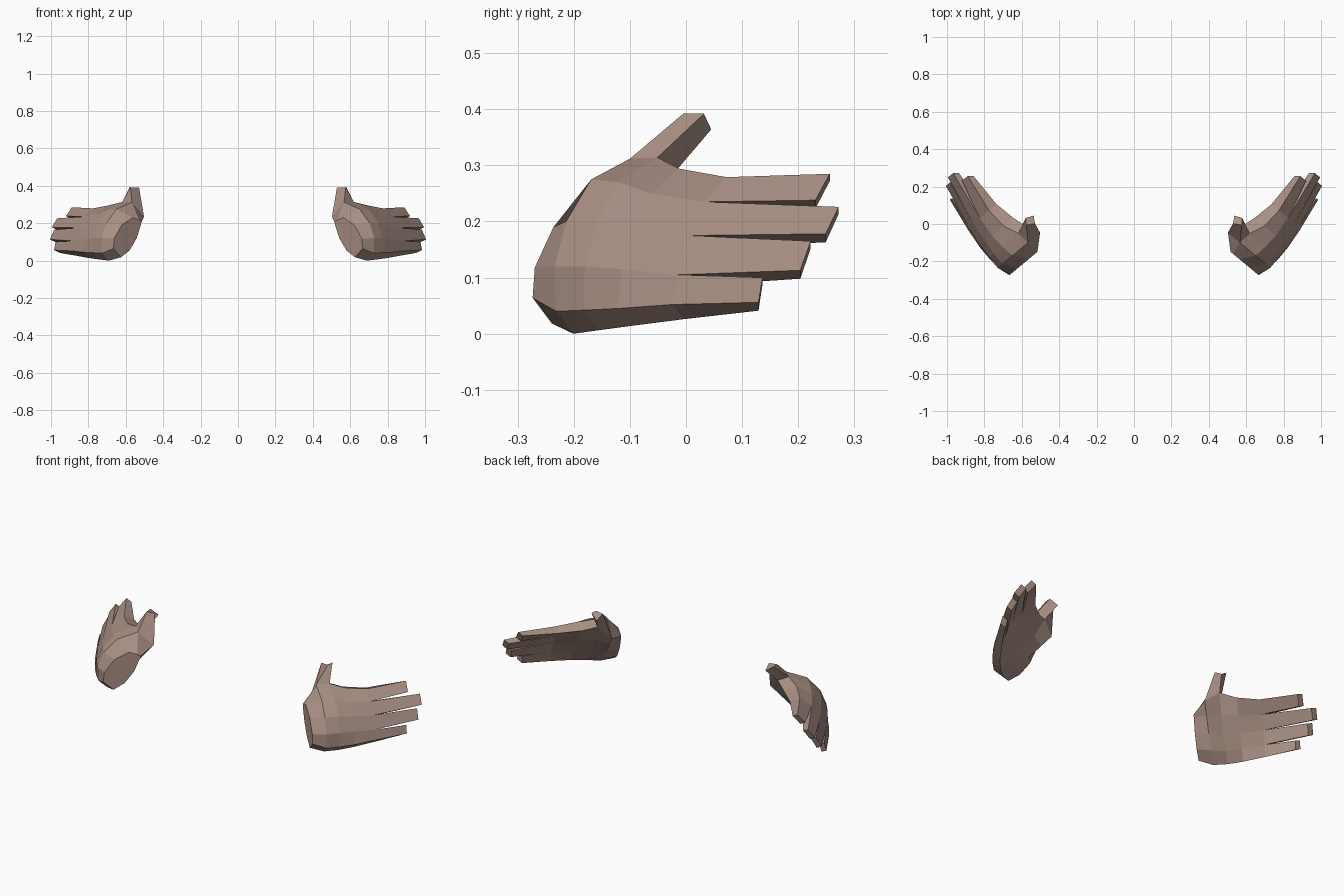
import bpy, bmesh
from mathutils import Vector

if "Cube" in bpy.data.objects:
    bpy.data.objects.remove(bpy.data.objects["Cube"])

skin = bpy.data.materials.new("skin")
skin.diffuse_color = (0.40, 0.28, 0.235, 1)
skin.use_nodes = True
skin.node_tree.nodes["Principled BSDF"].inputs["Base Color"].default_value = skin.diffuse_color

# Palm cross-sections: distance along hand, outer edge and inner edge
# as (sideways, height) pairs from little-finger side to thumb side
PALM = [
    (0.0, [(.099, .064), (.093, .118), (.041, .19), (-.035, .23), (-.08, .216)],
          [(.045, .018), (-.012, .053), (-.062, .118), (-.092, .19), (-.096, .206)]),
    (.07, [(.118, .04), (.122, .12), (.09, .20), (.02, .275), (-.088, .312)],
          [(.07, .0), (.0, .045), (-.055, .11), (-.12, .18), (-.172, .235)]),
    (.14, [(.125, .042), (.122, .12), (.09, .20), (.03, .27), (-.08, .314)],
          [(.085, .006), (.03, .05), (-.025, .12), (-.085, .20), (-.138, .295)]),
    (.22, [(.125, .045), (.115, .115), (.082, .187), (.035, .25), (-.045, .294)],
          [(.088, .014), (.05, .065), (.0, .13), (-.055, .2), (-.113, .272)]),
    (.335, [(.113, .052), (.10, .105), (.07, .175), (.025, .235), (-.038, .279)],
           [(.08, .026), (.06, .085), (.03, .152), (-.022, .214), (-.09, .262)]),
]
# Fingertips: length, then outer lower and outer upper corners
TIPS = [(.512, (.086, .056), (.075, .1)), (.583, (.055, .113), (.026, .165)),
        (.611, (.018, .178), (-.018, .226)), (.549, (-.028, .238), (-.068, .285))]
THUMB_TIP = [(.576, -.005, .392), (.529, .002, .39), (.537, .045, .364), (.579, .032, .392)]


def to_world(u, w, z):
    return Vector((.59 + .64 * u + .77 * w, -.21 + .77 * u - .64 * w, z))


def bridge(bm, a, b, skip=()):
    n = len(a)
    for i in range(n):
        if i not in skip:
            bm.faces.new((a[i], a[(i + 1) % n], b[(i + 1) % n], b[i]))


def make_hand(name, side):
    bm = bmesh.new()

    def vert(p):
        return bm.verts.new((p[0] * side, p[1], p[2]))

    # Palm loft, leaving a hole on the top edge for the thumb
    rings = [[vert(to_world(u, w, z)) for w, z in outer + inner[::-1]]
             for u, outer, inner in PALM]
    bm.faces.new(rings[0])
    for k in range(len(rings) - 1):
        bridge(bm, rings[k], rings[k + 1], skip=(4,) if k == 1 else ())

    # Thumb
    base = [rings[1][4], rings[1][5], rings[2][5], rings[2][4]]
    tip = [vert(p) for p in THUMB_TIP]
    bridge(bm, base, tip)
    bm.faces.new(tip)

    # Four fingers growing from the knuckle section, tips slanting back inside
    root = rings[-1]
    for i, (u, low, high) in enumerate(TIPS):
        base = [root[i], root[i + 1], root[8 - i], root[9 - i]]
        corners = [(u, *low), (u, *high),
                   (u - .02, high[0] - .024, high[1] - .013),
                   (u - .02, low[0] - .024, low[1] - .015)]
        tip = [vert(to_world(*c)) for c in corners]
        bridge(bm, base, tip)
        bm.faces.new(tip)

    bmesh.ops.recalc_face_normals(bm, faces=bm.faces)
    mesh = bpy.data.meshes.new(name)
    bm.to_mesh(mesh)
    bm.free()
    mesh.materials.append(skin)
    bpy.context.collection.objects.link(bpy.data.objects.new(name, mesh))


make_hand("right_hand", 1)
make_hand("left_hand", -1)
